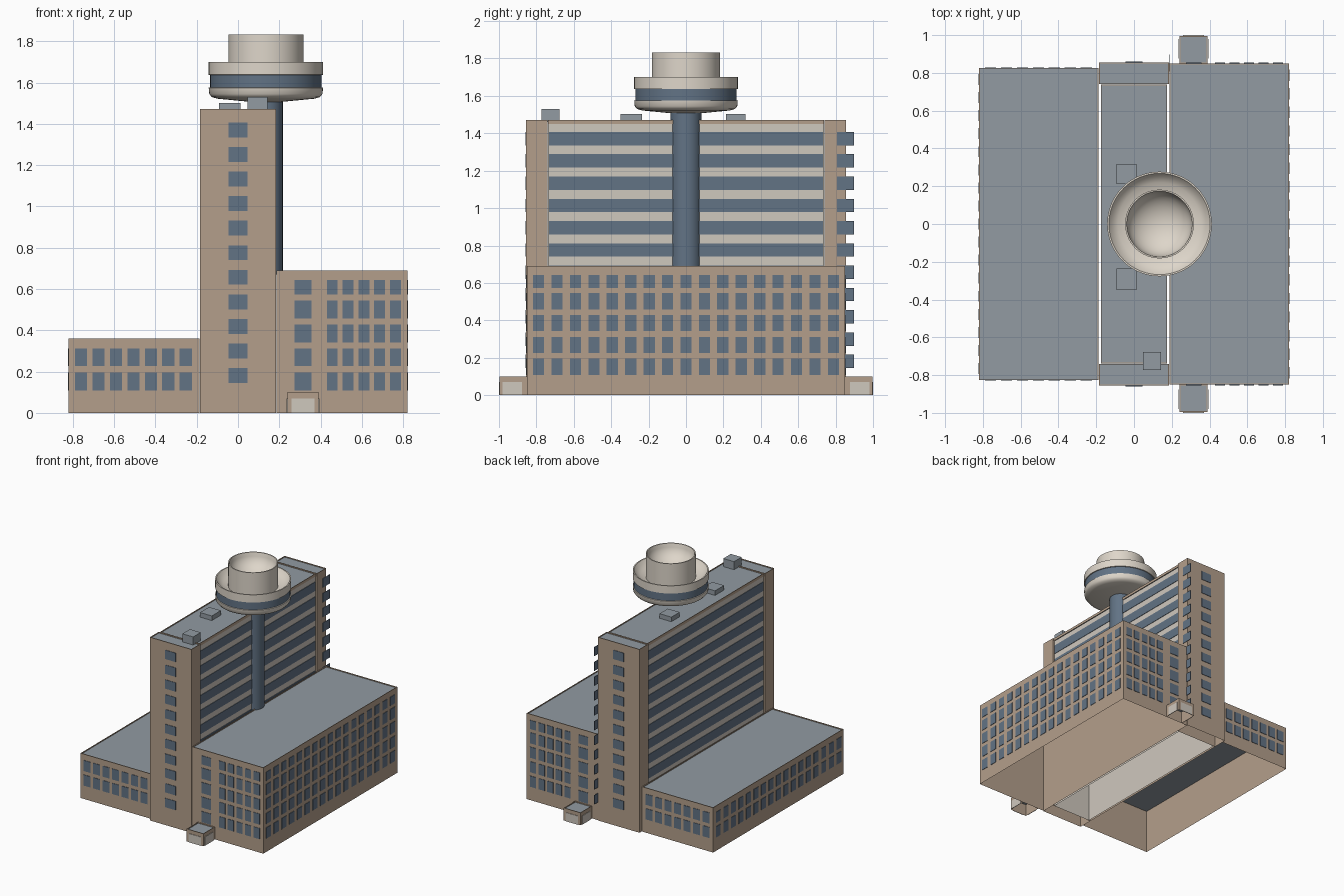
import bpy, bmesh, math
from mathutils import Matrix, Vector

cube = bpy.data.objects.get("Cube")
if cube:
    bpy.data.objects.remove(cube, do_unlink=True)


def material(name, rgb):
    lin = [((c / 255 + 0.055) / 1.055) ** 2.4 for c in rgb] + [1.0]
    m = bpy.data.materials.new(name)
    m.use_nodes = True
    m.diffuse_color = lin
    m.node_tree.nodes["Principled BSDF"].inputs["Base Color"].default_value = lin
    return m


BRICK = material("tan brick", (180, 159, 139))
GLASS = material("blue glass", (98, 115, 133))
ROOF = material("grey roof", (146, 155, 162))
CREAM = material("cream concrete", (207, 200, 190))
POD = material("pale cream", (222, 214, 202))


def finish(bm, name, mats):
    mesh = bpy.data.meshes.new(name)
    bm.to_mesh(mesh)
    bm.free()
    for m in mats:
        mesh.materials.append(m)
    ob = bpy.data.objects.new(name, mesh)
    bpy.context.collection.objects.link(ob)
    return ob


def add_box(bm, lo, hi):
    lo, hi = Vector(lo), Vector(hi)
    mat = Matrix.Translation((lo + hi) / 2) @ Matrix.Diagonal((hi - lo).to_4d())
    return bmesh.ops.create_cube(bm, size=1, matrix=mat)["verts"]


def block(name, x, y, z, wall, rim=0.007):
    """Open-bottomed block with a sunken roof behind a thin parapet."""
    bm = bmesh.new()
    add_box(bm, (x[0], y[0], z[0]), (x[1], y[1], z[1]))
    bm.normal_update()
    bmesh.ops.delete(bm, geom=[f for f in bm.faces if f.normal.z < -0.5], context="FACES_ONLY")
    top = next(f for f in bm.faces if f.normal.z > 0.5)
    if rim:
        bmesh.ops.inset_region(bm, faces=[top], thickness=rim)
        inner = bmesh.ops.extrude_discrete_faces(bm, faces=[top])["faces"][0]
        bmesh.ops.translate(bm, verts=inner.verts, vec=(0, 0, -0.007))
        top = inner
    top.material_index = 1
    return finish(bm, name, [wall, ROOF])


def panels(name, axis, plane, spans, rows, mat):
    """Thin plates on a wall facing along axis; the sign of plane gives the side."""
    bm = bmesh.new()
    side = math.copysign(1, plane)
    near, far = sorted((plane + side * 0.0005, plane + side * 0.004))
    for a, b in spans:
        for z0, z1 in rows:
            if axis == "x":
                add_box(bm, (near, a, z0), (far, b, z1))
            else:
                add_box(bm, (a, near, z0), (b, far, z1))
    return finish(bm, name, [mat])


def columns(first, last, count, width):
    step = (last - first) / (count - 1)
    return [(first + i * step - width / 2, first + i * step + width / 2) for i in range(count)]


# Row heights
low_rows = [(0.109, 0.196), (0.226, 0.312)]
wing_rows = low_rows + [(0.342, 0.429), (0.458, 0.545), (0.573, 0.643)]
tower_rows = [(1.335 - 0.119 * k, 1.407 - 0.119 * k) for k in range(11)]

# Wings
block("high_wing", (0.187, 0.82), (-0.85, 0.85), (0, 0.69), BRICK)
block("low_wing", (-0.82, -0.187), (-0.827, 0.827), (0, 0.36), BRICK)
panels("high_wing_side_windows", "x", 0.82, columns(-0.788, 0.788, 17, 0.06), wing_rows, GLASS)
panels("low_wing_side_windows", "x", -0.82, columns(-0.765, 0.765, 17, 0.058), low_rows, GLASS)

# Central slab with ribbon windows and a brick parapet
block("slab", (-0.172, 0.172), (-0.738, 0.738), (0, 1.45), CREAM, rim=0)
block("slab_parapet", (-0.176, 0.176), (-0.739, 0.739), (1.45, 1.472), BRICK)
for side, s in (("left", 1), ("right", -1)):
    panels(side + "_ribbon_windows", "x", s * 0.172, [(-0.733, 0.733)], tower_rows[:9], GLASS)

# Both ends: towers, windows and porches
for end, s in (("front", -1), ("back", 1)):
    block(end + "_tower", (-0.185, 0.185), sorted((s * 0.74, s * 0.855)), (0, 1.472), BRICK)
    panels(end + "_tower_windows", "y", s * 0.855, [(-0.046, 0.046)], tower_rows, GLASS)
    panels(end + "_high_wing_windows", "y", s * 0.85,
           columns(0.4565, 0.7625, 5, 0.053) + [(0.274, 0.357)], wing_rows, GLASS)
    panels(end + "_low_wing_windows", "y", s * 0.827, columns(-0.76, -0.253, 7, 0.059), low_rows, GLASS)
    block(end + "_porch", (0.24, 0.39), sorted((s * 0.85, s * 0.996)), (0, 0.1), BRICK)
    panels(end + "_porch_door", "y", s * 0.996, [(0.26, 0.37)], [(0, 0.07)], CREAM)
    bm = bmesh.new()
    for x in (0.2375, 0.3925):
        ys = sorted((s * 0.877, s * 0.98))
        add_box(bm, (x - 0.002, ys[0], 0), (x + 0.002, ys[1], 0.07))
    finish(bm, end + "_porch_side_panels", [CREAM])

# Glass fins projecting past the back tower corner
panels("tower_glass_fins", "x", 0.185, [(0.808, 0.898)], tower_rows, GLASS)

# Rooftop plant boxes
bm = bmesh.new()
add_box(bm, (-0.093, 0.213, 1.46), (0.012, 0.318, 1.502))
add_box(bm, (-0.093, -0.35, 1.46), (0.012, -0.235, 1.502))
add_box(bm, (0.047, -0.773, 1.46), (0.143, -0.677, 1.53))
finish(bm, "roof_plant_boxes", [ROOF])


def lathe(name, profile, mats, rule=None, steps=64):
    """Spin an (r, z) profile about the pod axis."""
    bm = bmesh.new()
    verts = [bm.verts.new((r, 0, z)) for r, z in profile]
    edges = [bm.edges.new(p) for p in zip(verts, verts[1:])]
    bmesh.ops.spin(bm, geom=verts + edges, cent=(0, 0, 0), axis=(0, 0, 1),
                   angle=math.tau, steps=steps, use_merge=True)
    bmesh.ops.remove_doubles(bm, verts=bm.verts, dist=0.0001)
    bmesh.ops.recalc_face_normals(bm, faces=bm.faces)
    if rule:
        for f in bm.faces:
            f.material_index = int(rule(f.calc_center_median()))
    ob = finish(bm, name, mats)
    ob.location.x = 0.135
    bpy.ops.object.select_all(action="DESELECT")
    bpy.context.view_layer.objects.active = ob
    ob.select_set(True)
    bpy.ops.object.shade_smooth_by_angle(angle=math.radians(35))
    return ob


# Observation pod: underside, glazed band, upper ring, drum and hollow bowl
bowl = [(0.172 * math.cos(a), 1.828 - 0.13 * math.sin(a))
        for a in (math.radians(11.25 * i) for i in range(9))]
pod = [(0, 1.505), (0.08, 1.507), (0.235, 1.522), (0.262, 1.53), (0.274, 1.545), (0.277, 1.575),
       (0.27, 1.576), (0.27, 1.637), (0.277, 1.638), (0.277, 1.7), (0.268, 1.7),
       (0.25, 1.675), (0.22, 1.655), (0.182, 1.645), (0.182, 1.833), (0.174, 1.833)] + bowl
lathe("observation_pod", pod, [POD, GLASS],
      lambda c: 1.59 < c.z < 1.62 and c.xy.length > 0.2)

# Pod column
lathe("pod_column", [(0, 0.67), (0.082, 0.67), (0.082, 1.515), (0, 1.515)], [GLASS], steps=32)
